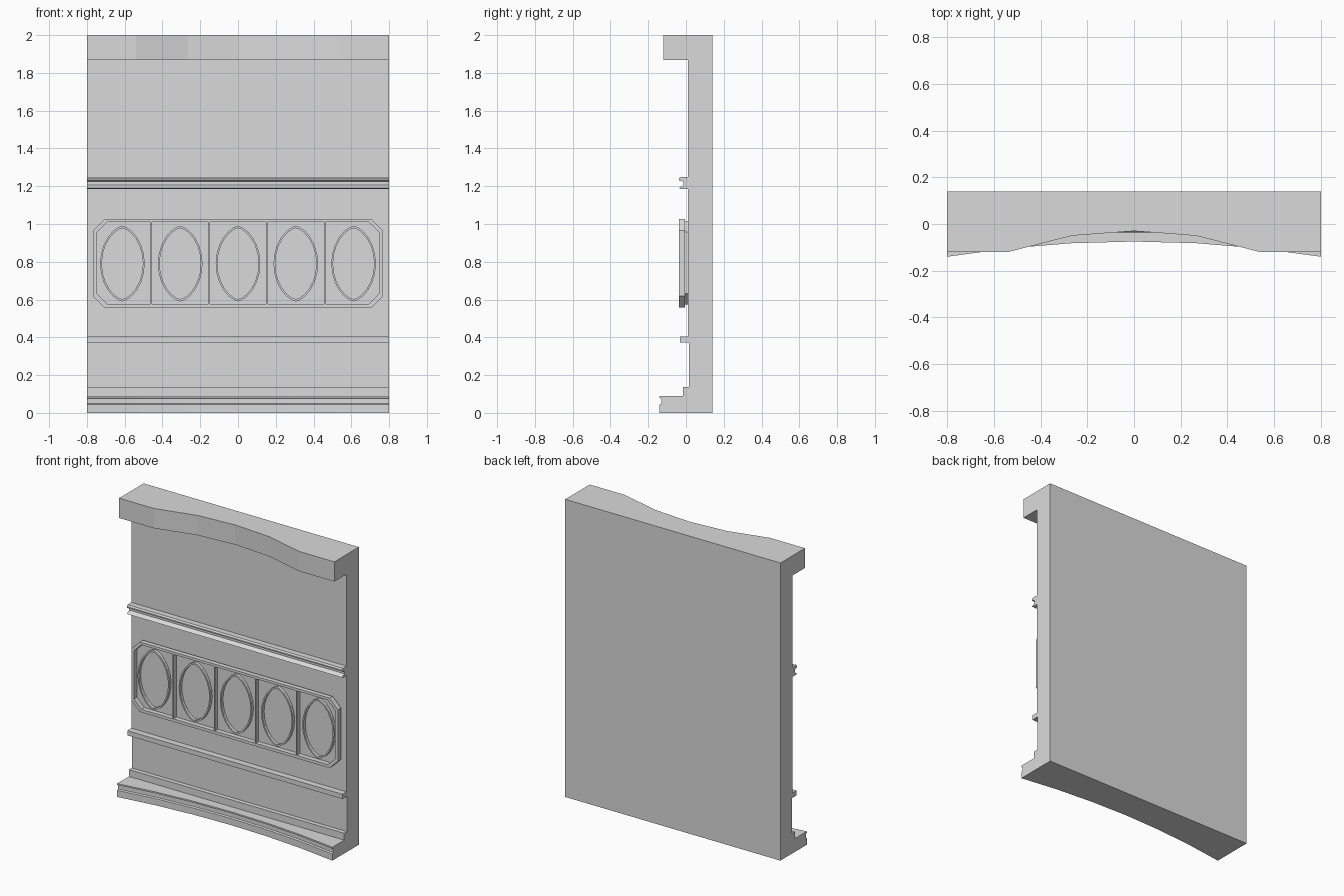
import bpy, bmesh, math
from mathutils import Vector

cube = bpy.data.objects.get("Cube")
if cube:
    bpy.data.objects.remove(cube)

stone = bpy.data.materials.new("grey stone")
stone.use_nodes = True
colour = (0.7, 0.7, 0.7, 1)
stone.diffuse_color = colour
stone.node_tree.nodes["Principled BSDF"].inputs["Base Color"].default_value = colour

HALF = 0.8


def finish(name, bm):
    bmesh.ops.recalc_face_normals(bm, faces=bm.faces[:])
    mesh = bpy.data.meshes.new(name)
    bm.to_mesh(mesh)
    bm.free()
    mesh.materials.append(stone)
    obj = bpy.data.objects.new(name, mesh)
    bpy.context.collection.objects.link(obj)


def prism(name, points, shift):
    """Extrude a closed outline of 3D points."""
    bm = bmesh.new()
    face = bm.faces.new([bm.verts.new(p) for p in points])
    new = bmesh.ops.extrude_face_region(bm, geom=[face])["geom"]
    bmesh.ops.translate(bm, vec=Vector(shift),
                        verts=[g for g in new if isinstance(g, bmesh.types.BMVert)])
    finish(name, bm)


def moulding(name, profile):
    """Sweep a (y, z) profile straight across the full width."""
    prism(name, [(-HALF, y, z) for y, z in profile], (2 * HALF, 0, 0))


def concave_moulding(name, profile, back, sag, steps=6):
    """Sweep a (y, z) profile across the width, its front hollowed by sag."""
    bm = bmesh.new()
    sections = []
    for k in range(steps + 1):
        t = 2 * k / steps - 1
        push = sag * (1 - t * t)
        sections.append([bm.verts.new((t * HALF, y if y == back else y + push, z))
                         for y, z in profile])
    n = len(profile)
    for a, b in zip(sections, sections[1:]):
        for i in range(n):
            j = (i + 1) % n
            bm.faces.new((a[i], a[j], b[j], b[i]))
    bm.faces.new(sections[0])
    bm.faces.new(sections[-1])
    finish(name, bm)


def ring(name, outer, inner, front, back):
    """Raised band between two matching (x, z) outlines."""
    bm = bmesh.new()
    loops = [[bm.verts.new((x, y, z)) for x, z in pts]
             for pts, y in ((outer, front), (inner, front), (inner, back), (outer, back))]
    n = len(outer)
    for a, b in zip(loops, loops[1:] + loops[:1]):
        for i in range(n):
            j = (i + 1) % n
            bm.faces.new((a[i], a[j], b[j], b[i]))
    finish(name, bm)


# Hollow-fronted plinth
BACK = 0.14
concave_moulding("plinth", [
    (BACK, 0), (-0.14, 0), (-0.14, 0.045), (-0.13, 0.05), (-0.13, 0.075),
    (-0.14, 0.08), (-0.14, 0.09), (BACK, 0.09)], BACK, 0.065)

# Straight wall with a low step
moulding("wall", [
    (BACK, 0.09), (-0.015, 0.09), (-0.015, 0.136), (0.015, 0.136),
    (0.015, 0.376), (0.01, 0.376), (0.01, 1.867), (BACK, 1.867)])

# Horizontal mouldings
moulding("lower_band", [(0.02, 0.373), (-0.033, 0.373), (-0.033, 0.405), (0.02, 0.405)])
moulding("upper_band", [
    (0.02, 1.186), (-0.03, 1.186), (-0.037, 1.19), (-0.013, 1.207),
    (-0.013, 1.224), (-0.037, 1.232), (-0.037, 1.24), (-0.03, 1.25), (0.02, 1.25)])

# Cornice with a wavy front
right_edge = [(0, -0.03), (0.265, -0.05), (0.54, -0.12), (HALF, -0.12), (HALF, BACK)]
plan = right_edge + [(-x, y) for x, y in reversed(right_edge[1:])]
prism("cornice", [(x, y, 1.867) for x, y in plan], (0, 0, 0.133))


# Panel frame and backing
def octagon(w, low, high, c):
    return [(-w + c, low), (w - c, low), (w, low + c), (w, high - c),
            (w - c, high), (-w + c, high), (-w, high - c), (-w, low + c)]


FRONT, PLATE = -0.036, -0.004
ring("panel_frame", octagon(0.768, 0.557, 1.027, 0.062),
     octagon(0.748, 0.577, 1.01, 0.055), FRONT, PLATE)
prism("panel_backing", [(x, PLATE, z) for x, z in octagon(0.758, 0.575, 1.015, 0.058)],
      (0, 0.02, 0))

# Upright bars between the five bays
BAY = 0.306
for i in range(4):
    x = (i - 1.5) * BAY
    prism(f"panel_bar_{i + 1}",
          [(x + dx, FRONT + 0.003, z) for dx, z in
           ((-0.004, 0.575), (0.004, 0.575), (0.004, 1.015), (-0.004, 1.015))],
          (0, 0.035, 0))


# Pointed oval rings
def pointed_oval(cx, w, h, n=12):
    radius = (h * h + w * w) / (2 * w)
    right = []
    for i in range(n + 1):
        z = -h * math.cos(math.pi * i / n)
        lens = math.sqrt(radius ** 2 - z * z) - radius + w
        ellipse = w * math.sqrt(max(0, 1 - (z / h) ** 2))
        right.append(((lens + ellipse) / 2, z))
    pts = right + [(-x, z) for x, z in reversed(right[1:-1])]
    return [(cx + x, 0.79 + z) for x, z in pts]


for i in range(5):
    cx = (i - 2) * BAY
    ring(f"oval_ring_{i + 1}", pointed_oval(cx, 0.118, 0.2),
         pointed_oval(cx, 0.109, 0.188), PLATE - 0.02, PLATE + 0.005)
